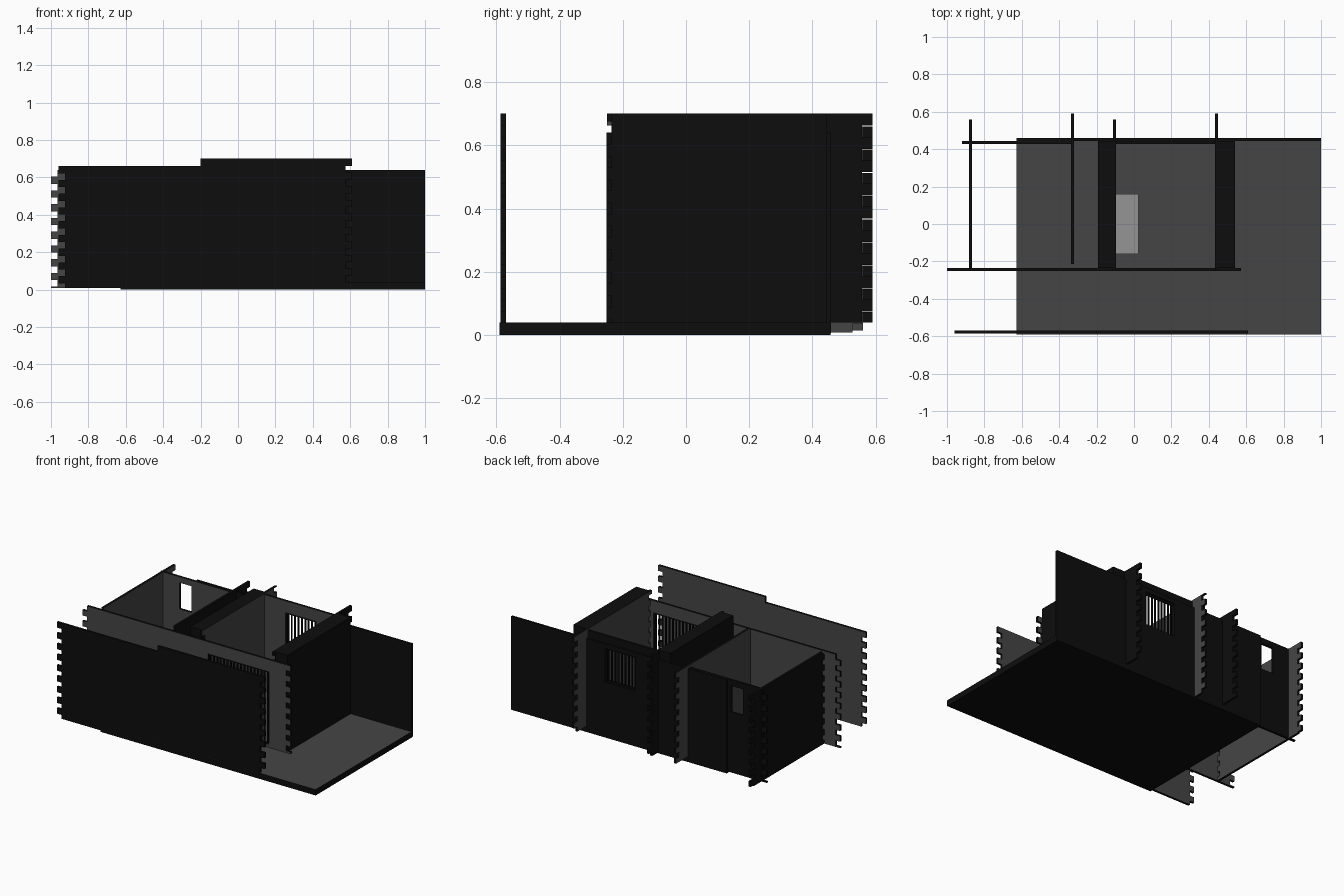
import bpy, bmesh

if "Cube" in bpy.data.objects:
    bpy.data.objects.remove(bpy.data.objects["Cube"])


def mat(name, v):
    m = bpy.data.materials.new(name)
    m.diffuse_color = (v, v, v, 1)
    m.use_nodes = True
    m.node_tree.nodes["Principled BSDF"].inputs["Base Color"].default_value = m.diffuse_color
    return m


BLACK, GREY, LIGHT = mat("black_stain", 0.004), mat("dark_grey", 0.06), mat("light_grey", 0.3)
PERIOD, TOOTH, DEPTH = 0.0735, 0.038, 0.034


def finish(name, bm, mats):
    bmesh.ops.recalc_face_normals(bm, faces=bm.faces)
    me = bpy.data.meshes.new(name)
    bm.to_mesh(me)
    bm.free()
    for m in mats:
        me.materials.append(m)
    ob = bpy.data.objects.new(name, me)
    bpy.context.collection.objects.link(ob)
    return ob


def add_box(bm, lo, hi):
    r = bmesh.ops.create_cube(bm, size=1)
    for v in r["verts"]:
        for i in range(3):
            v.co[i] = lo[i] if v.co[i] < 0 else hi[i]


def box(name, lo, hi, m):
    bm = bmesh.new()
    add_box(bm, lo, hi)
    return finish(name, bm, [m])


def paint(ob, axis, signs):
    # grey on faces pointing along the listed directions of an axis
    for p in ob.data.polygons:
        if any(p.normal[axis] * s > 0.9 for s in signs):
            p.material_index = 1


def toothed_end(u, inner, z0, top, phase):
    # zigzag wall end from bottom to top; teeth reach u, gaps reach inner
    pts, k = [], 20
    while k >= -1:
        hi = min(phase - k * PERIOD, top)
        lo = max(phase - k * PERIOD - TOOTH, z0)
        if hi - lo > 0.004:
            pts += [(inner, lo), (u, lo), (u, hi), (inner, hi)]
        k -= 1
    if pts[0][1] > z0 + 0.001:
        pts.insert(0, (inner, z0))
    else:
        pts.pop(0)
    if pts[-1][1] < top - 0.001:
        pts.append((inner, top))
    else:
        pts.pop()
    return pts


def wall(name, axis, pos, a, b, z0, tops, phases, grey, step=None, holes=(), thick=0.016, teeth=(1, 1)):
    # axis = direction of the plate's normal; a..b = extent along the wall
    left = toothed_end(a, a + DEPTH, z0, tops[0], phases[0]) if teeth[0] else [(a, z0), (a, tops[0])]
    right = toothed_end(b, b - DEPTH, z0, tops[1], phases[1]) if teeth[1] else [(b, z0), (b, tops[1])]
    mid = [(step, tops[0]), (step, tops[1])] if step is not None else []
    outline = left + mid + right[::-1]

    def place(u, w, z):
        return (w, u, z) if axis == 0 else (u, w, z)

    bm = bmesh.new()
    f = bm.faces.new([bm.verts.new(place(u, pos - thick / 2, z)) for u, z in outline])
    r = bmesh.ops.extrude_face_region(bm, geom=[f])
    for v in r["geom"]:
        if isinstance(v, bmesh.types.BMVert):
            v.co[axis] += thick
    ob = finish(name, bm, [BLACK, GREY])
    for u0, u1, h0, h1 in holes:
        cutter = box("cutter", place(u0, pos - .05, h0), place(u1, pos + .05, h1), BLACK)
        cutter.hide_render = True
        mod = ob.modifiers.new("opening", "BOOLEAN")
        mod.operation, mod.solver, mod.object = "DIFFERENCE", "EXACT", cutter
        dg = bpy.context.evaluated_depsgraph_get()
        me = bpy.data.meshes.new_from_object(ob.evaluated_get(dg))
        ob.modifiers.clear()
        ob.data = me
        bpy.data.objects.remove(cutter)
    paint(ob, axis, grey)
    return ob


def bars(name, y, x0, x1, z0, z1, n):
    # row of thin upright bars with top and bottom rail
    bm = bmesh.new()
    for i in range(n):
        x = x0 + (x1 - x0) * (i + 0.5) / n
        add_box(bm, (x - .004, y - .005, z0), (x + .004, y + .005, z1))
    for z in (z0, z1 - .01):
        add_box(bm, (x0, y - .006, z), (x1, y + .006, z + .01))
    return finish(name, bm, [BLACK])


# floor slab, grey on top
floor = box("floor_slab", (-.627, -.59, 0), (1, .457, .04), BLACK)
floor.data.materials.append(GREY)
paint(floor, 2, [1])

# openings: x0, x1, z0, z1
big_window = (.06, .29, .38, .61)
small_window = (-.74, -.65, .42, .60)
front_opening = (-.05, .41, .06, .56)

# walls running left to right
wall("front_wall", 1, -.578, -.96, .61, .008, (.66, .70), (.66, .70), [1], step=-.2)
wall("inner_front_wall", 1, -.243, -1.0, .572, .008, (.64, .64), (.604, .64), [-1, 1],
     holes=[front_opening])
wall("rear_wall_left", 1, .435, -.92, -.33, .008, (.64, .64), (.604, .64), [-1],
     holes=[small_window], teeth=(1, 0))
wall("rear_wall_middle", 1, .435, -.105, .44, .04, (.69, .69), (.69, .69), [-1],
     holes=[big_window], teeth=(0, 0))
wall("rear_panel", 1, .452, -.627, 1, .004, (.64, .64), (.64, .64), [], teeth=(0, 0),
     holes=[big_window], thick=.014)

# walls running front to back, grey towards the rooms
wall("left_wall", 0, -.873, -.25, .56, .008, (.64, .64), (.62, .64), [1])
wall("left_room_wall", 0, -.33, -.215, .59, .04, (.66, .66), (.66, .66), [-1], teeth=(0, 1))
wall("right_room_left_wall", 0, -.105, -.25, .56, .008, (.70, .70), (.70, .66), [1])
wall("right_room_right_wall", 0, .44, -.25, .59, .04, (.70, .70), (.64, .70), [-1])

# thick linings beside the two cross walls
for name, x0, x1 in (("left_lining", -.193, -.113), ("right_lining", .448, .54)):
    box(name, (x0, -.235, .04), (x1, .445, .70), BLACK)

# barred openings
bars("rear_window_bars", .44, *big_window, 9)
bars("front_opening_bars", -.243, *front_opening, 18)

# pale low plate against the room wall
box("pale_bench", (-.097, -.16, .04), (.025, .16, .055), LIGHT)
